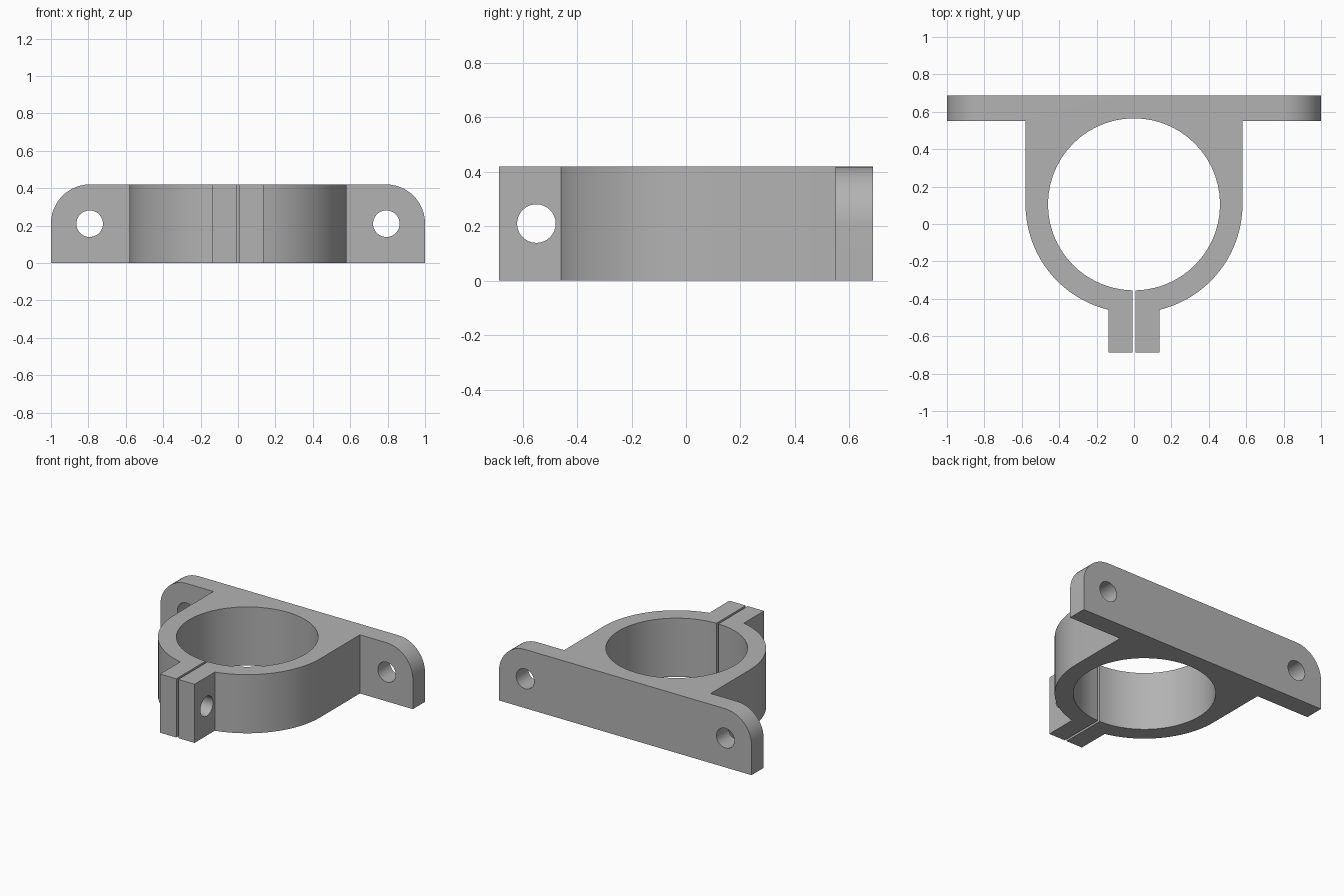
import bpy
import bmesh
from math import asin, cos, sin, pi, radians
from mathutils import Matrix, Vector

HEIGHT = 0.42
BACK, PLATE_FRONT, EAR_FRONT = 0.687, 0.55, -0.687
CENTRE_Y, BORE_R, OUTER_R = 0.105, 0.46, 0.58
EAR_X, SLIT_X = 0.137, 0.008
HOLE_R = 0.071
CORNER_R = 0.208

default_cube = bpy.data.objects.get("Cube")
if default_cube:
    bpy.data.objects.remove(default_cube, do_unlink=True)

grey = bpy.data.materials.new("plain grey")
grey.use_nodes = True
colour = (0.45, 0.45, 0.45, 1)
grey.diffuse_color = colour
grey.node_tree.nodes["Principled BSDF"].inputs["Base Color"].default_value = colour


def arc(radius, start, end, steps):
    """Points on an arc about the bore centre."""
    angles = [start + (end - start) * i / steps for i in range(steps + 1)]
    return [(radius * cos(a), CENTRE_Y + radius * sin(a)) for a in angles]


def make_object(name, bm):
    mesh = bpy.data.meshes.new(name)
    bm.to_mesh(mesh)
    bm.free()
    obj = bpy.data.objects.new(name, mesh)
    bpy.context.collection.objects.link(obj)
    mesh.materials.append(grey)
    return obj


def hole_cutter(name, location, axis):
    bm = bmesh.new()
    turn = Vector((0, 0, 1)).rotation_difference(Vector(axis)).to_matrix().to_4x4()
    bmesh.ops.create_cone(bm, cap_ends=True, segments=32, radius1=HOLE_R,
                          radius2=HOLE_R, depth=0.5,
                          matrix=Matrix.Translation(location) @ turn)
    cutter = make_object(name, bm)
    cutter.hide_render = True
    return cutter


# Right half of the outline: bore, back plate, saddle, clamp ear and slit
bore_half = arc(BORE_R, pi / 2, asin(SLIT_X / BORE_R) - pi / 2, 28)
outer_half = arc(OUTER_R, asin(EAR_X / OUTER_R) - pi / 2, 0, 20)
half = bore_half + [(SLIT_X, EAR_FRONT), (EAR_X, EAR_FRONT)] + outer_half
half += [(OUTER_R, PLATE_FRONT), (1, PLATE_FRONT), (1, BACK), (0, BACK)]

# Extrude each half, round the plate's upper corners, and join along the middle
bm = bmesh.new()
base = bm.faces.new([bm.verts.new((x, y, 0)) for x, y in half])
top = bmesh.ops.extrude_face_region(bm, geom=[base])["geom"]
bmesh.ops.translate(bm, vec=(0, 0, HEIGHT),
                    verts=[v for v in top if isinstance(v, bmesh.types.BMVert)])
corner = [e for e in bm.edges
          if all(v.co.x > 0.99 and v.co.z > HEIGHT - 0.01 for v in e.verts)]
bmesh.ops.bevel(bm, geom=corner, offset=CORNER_R, offset_type='OFFSET',
                segments=12, profile=0.5, affect='EDGES')
middle = [f for f in bm.faces if all(abs(v.co.x) < 0.0001 for v in f.verts)]
bmesh.ops.delete(bm, geom=middle, context='FACES_ONLY')
copy = bmesh.ops.duplicate(bm, geom=bm.verts[:] + bm.edges[:] + bm.faces[:])["geom"]
bmesh.ops.scale(bm, vec=(-1, 1, 1),
                verts=[v for v in copy if isinstance(v, bmesh.types.BMVert)])
bmesh.ops.reverse_faces(bm, faces=[f for f in copy if isinstance(f, bmesh.types.BMFace)])
bmesh.ops.remove_doubles(bm, verts=bm.verts, dist=0.0001)
bmesh.ops.recalc_face_normals(bm, faces=bm.faces)
bracket = make_object("clamp_bracket", bm)

# Mounting holes through the plate and a bolt hole through the ears
mid = HEIGHT / 2
cutters = [
    hole_cutter("left_mounting_hole", (0.793, BACK, mid), (0, 1, 0)),
    hole_cutter("right_mounting_hole", (-0.793, BACK, mid), (0, 1, 0)),
    hole_cutter("clamp_bolt_hole", (0, -0.55, mid), (1, 0, 0)),
]
bpy.ops.object.select_all(action='DESELECT')
bpy.context.view_layer.objects.active = bracket
bracket.select_set(True)
for cutter in cutters:
    cut = bracket.modifiers.new(cutter.name, 'BOOLEAN')
    cut.operation = 'DIFFERENCE'
    cut.solver = 'EXACT'
    cut.object = cutter
    bpy.ops.object.modifier_apply(modifier=cut.name)
    bpy.data.objects.remove(cutter, do_unlink=True)

bpy.ops.object.shade_smooth_by_angle(angle=radians(30))
